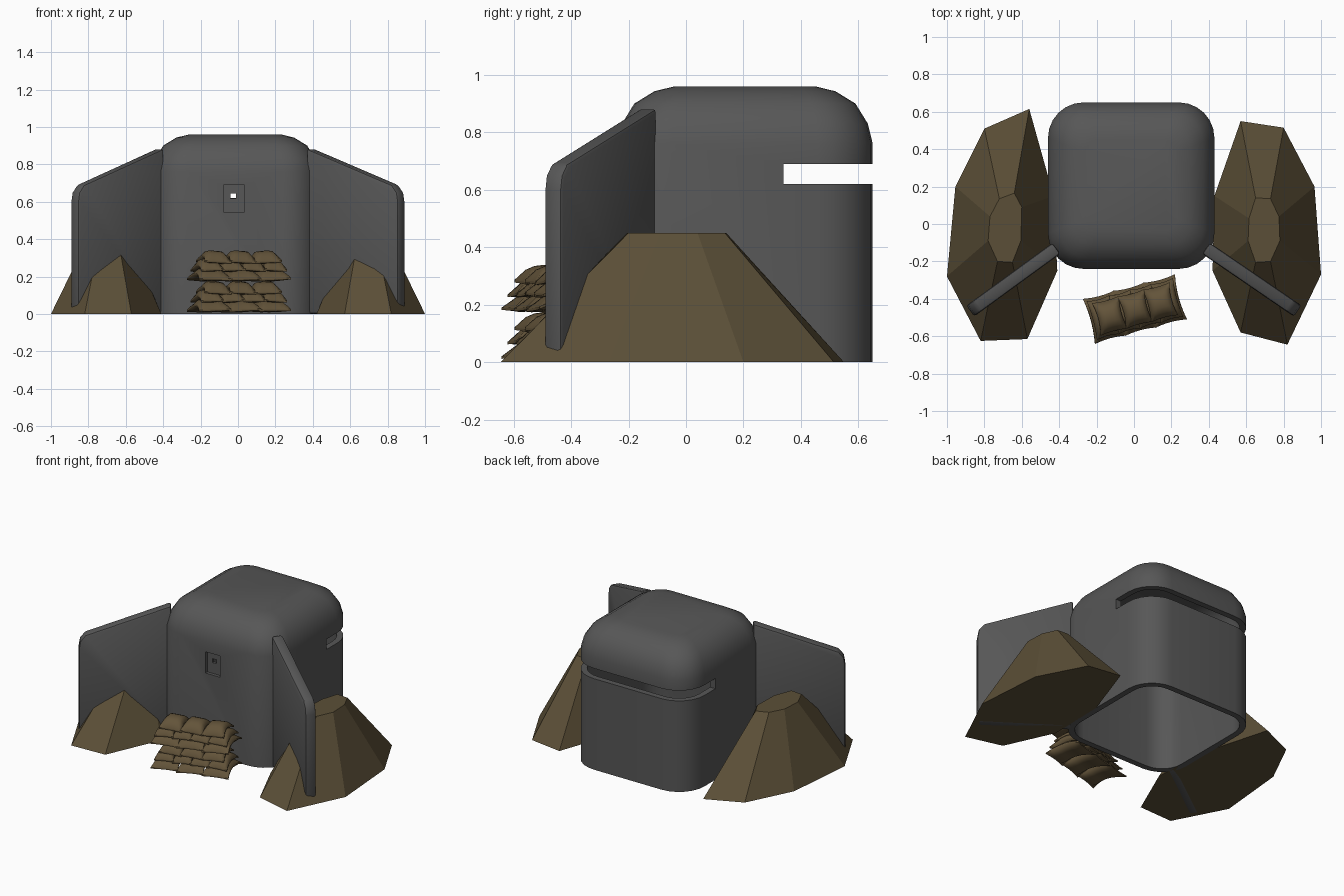
import bpy, bmesh, math, random
from mathutils import Matrix, Vector

if "Cube" in bpy.data.objects:
    bpy.data.objects.remove(bpy.data.objects["Cube"])

random.seed(4)


def material(name, rgb):
    m = bpy.data.materials.new(name)
    m.diffuse_color = (*rgb, 1)
    m.use_nodes = True
    m.node_tree.nodes["Principled BSDF"].inputs["Base Color"].default_value = m.diffuse_color
    return m


CONCRETE = material("dark_concrete", (0.095, 0.095, 0.095))
EARTH = material("brown_earth", (0.105, 0.078, 0.038))
BURLAP = material("burlap", (0.125, 0.088, 0.042))


def finish(name, bm, mat, smooth=None):
    bmesh.ops.recalc_face_normals(bm, faces=bm.faces)
    me = bpy.data.meshes.new(name)
    bm.to_mesh(me)
    bm.free()
    ob = bpy.data.objects.new(name, me)
    bpy.context.collection.objects.link(ob)
    me.materials.append(mat)
    if smooth:
        shade(ob, smooth)
    return ob


def select(ob):
    bpy.ops.object.select_all(action='DESELECT')
    ob.select_set(True)
    bpy.context.view_layer.objects.active = ob


def shade(ob, degrees):
    select(ob)
    bpy.ops.object.shade_smooth_by_angle(angle=math.radians(degrees))


def loft(bm, rings, cap_bottom=False):
    loops = [[bm.verts.new(p) for p in ring] for ring in rings]
    n = len(loops[0])
    for a, b in zip(loops, loops[1:]):
        for i in range(n):
            bm.faces.new((a[i], a[(i + 1) % n], b[(i + 1) % n], b[i]))
    bm.faces.new(loops[-1])
    if cap_bottom:
        bm.faces.new(loops[0][::-1])


def rounded_square(z, inset):
    half = 0.445 - inset
    r = max(0.19 - inset * 0.6, 0.06)
    pts = []
    for k, (sx, sy) in enumerate(((1, 1), (-1, 1), (-1, -1), (1, -1))):
        for j in range(7):
            a = math.radians(90 * k + 15 * j)
            pts.append((-0.015 + sx * (half - r) + r * math.cos(a),
                        0.205 + sy * (half - r) + r * math.sin(a), z))
    return pts


def cut(ob, x, y, z):
    # subtract a box given by its ranges
    bm = bmesh.new()
    bmesh.ops.create_cube(bm, size=1)
    for v in bm.verts:
        v.co = [r[0] + (c + 0.5) * (r[1] - r[0]) for c, r in zip(v.co, (x, y, z))]
    cutter = finish("cutter", bm, CONCRETE)
    cutter.hide_render = True
    mod = ob.modifiers.new("cut", 'BOOLEAN')
    mod.operation = 'DIFFERENCE'
    mod.solver = 'EXACT'
    mod.object = cutter
    select(ob)
    bpy.ops.object.modifier_apply(modifier=mod.name)
    bpy.data.objects.remove(cutter)


# Hollow bunker shell with a domed roof and open underside
bm = bmesh.new()
loft(bm, [rounded_square(z, i) for z, i in
          ((0, 0), (0.76, 0), (0.83, 0.017), (0.90, 0.06), (0.943, 0.13), (0.96, 0.2))])
shell = finish("bunker_shell", bm, CONCRETE)
sol = shell.modifiers.new("wall", 'SOLIDIFY')
sol.thickness = 0.04
sol.offset = -1
select(shell)
bpy.ops.object.modifier_apply(modifier=sol.name)
# Firing slot round the back, recessed hatch and peephole in the front
cut(shell, (-1, 1), (0.34, 1), (0.62, 0.69))
cut(shell, (-0.078, 0.034), (-0.4, -0.218), (0.545, 0.69))
cut(shell, (-0.04, -0.01), (-0.4, -0.1), (0.618, 0.645))
shade(shell, 35)

# Sloping wing walls
WING = ((0, 0), (1, 0), (1, 0.60), (0.985, 0.65), (0.93, 0.69), (0, 0.885))
for side, start, end in (("left", (-0.415, -0.13), (-0.875, -0.465)),
                         ("right", (0.385, -0.13), (0.875, -0.465))):
    a, b = Vector((*start, 0)), Vector((*end, 0))
    across = (b - a).normalized().cross(Vector((0, 0, 1))) * 0.036
    bm = bmesh.new()
    loft(bm, [[a.lerp(b, s) + Vector((0, 0, z)) + across * k for s, z in WING]
              for k in (-1, 1)], True)
    wing = finish(side + "_wing_wall", bm, CONCRETE)
    bev = wing.modifiers.new("soft_edges", 'BEVEL')
    bev.width = 0.014
    bev.segments = 2
    bev.limit_method = 'ANGLE'
    select(wing)
    bpy.ops.object.modifier_apply(modifier=bev.name)
    shade(wing, 40)

# Faceted earth mounds
MOUNDS = {
    "left": (((-0.56, 0.615), (-0.80, 0.51), (-0.955, 0.20), (-1.0, -0.28),
              (-0.82, -0.625), (-0.57, -0.615), (-0.41, -0.25), (-0.43, 0.15)),
             ((-0.64, 0.165), (-0.72, 0.135), (-0.77, 0.04), (-0.78, -0.09),
              (-0.73, -0.20), (-0.65, -0.205), (-0.605, -0.09), (-0.60, 0.09))),
    "right": (((0.57, 0.55), (0.80, 0.515), (0.965, 0.20), (1.0, -0.27),
               (0.82, -0.645), (0.57, -0.58), (0.42, -0.25), (0.43, 0.15)),
              ((0.65, 0.14), (0.73, 0.135), (0.775, 0.04), (0.78, -0.09),
               (0.73, -0.20), (0.65, -0.205), (0.61, -0.09), (0.615, 0.03))),
}
for side, (base, top) in MOUNDS.items():
    bm = bmesh.new()
    loft(bm, [[(*p, 0) for p in base], [(*p, 0.45) for p in top]], True)
    finish(side + "_earth_mound", bm, EARTH)


def add_bag(bm, x, z, width, depth, tilt):
    # pinched pillow, draped so its front and back edges hang lower
    part = bmesh.new()
    bmesh.ops.create_cube(part, size=2)
    bmesh.ops.subdivide_edges(part, edges=part.edges[:], cuts=5, use_grid_fill=True)
    for v in part.verts:
        u, w, t = v.co
        puff = 0.15 + 0.85 * math.sqrt(max(0, (1 - u ** 4) * (1 - w ** 4)))
        pinch = 0.86 + 0.14 * w * w
        v.co = (u * width / 2 * pinch, w * depth / 2 * (0.93 + 0.07 * u * u),
                t * 0.03 * puff + 0.03 * (1 - w * w))
    part.transform(Matrix.Translation((x, 0, z)) @ Matrix.Rotation(tilt, 4, 'Y'))
    me = bpy.data.meshes.new("bag_part")
    part.to_mesh(me)
    part.free()
    bm.from_mesh(me)
    bpy.data.meshes.remove(me)


# Sandbag stack: two tapering blocks of three layers
bm = bmesh.new()
for block in range(2):
    for total, depth, count, z in ((0.50, 0.25, 3, 0.02), (0.47, 0.215, 4, 0.07),
                                   (0.42, 0.18, 3, 0.113)):
        step = total / count
        for i in range(count):
            add_bag(bm, -total / 2 + step * (i + 0.5), z + 0.165 * block,
                    step * 1.06, depth, random.uniform(-0.08, 0.08))
bm.transform(Matrix.Translation((0.005, -0.455, 0)) @ Matrix.Rotation(math.radians(15), 4, 'Z'))
for v in bm.verts:
    v.co.z = max(v.co.z, 0)
finish("sandbag_stack", bm, BURLAP, 50)
